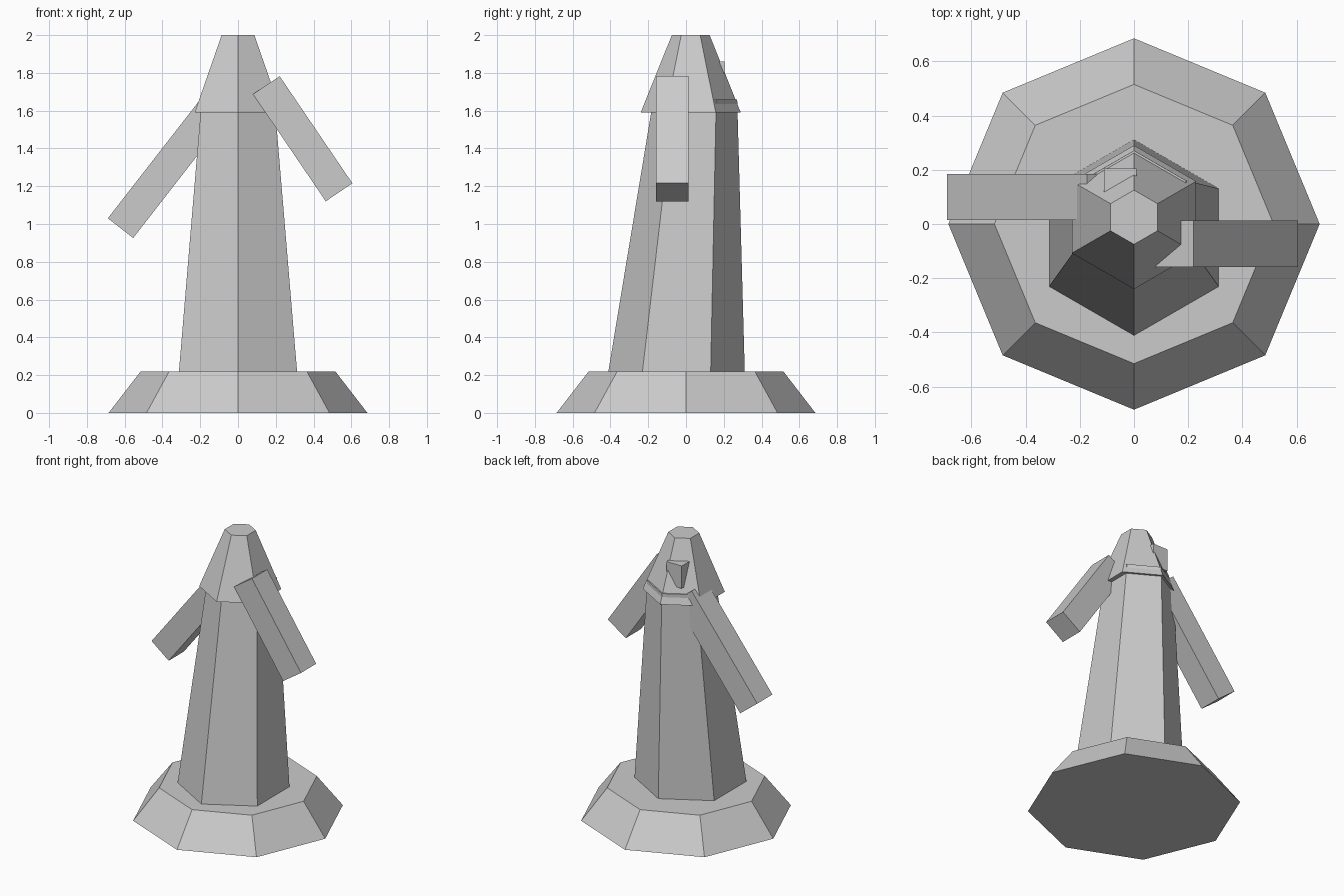
import bpy
import bmesh
import math
from mathutils import Vector

old = bpy.data.objects.get("Cube")
if old:
    bpy.data.objects.remove(old, do_unlink=True)

grey = bpy.data.materials.new("plain_grey")
grey.use_nodes = True
tone = (0.6, 0.6, 0.6, 1)
grey.diffuse_color = tone
grey.node_tree.nodes["Principled BSDF"].inputs["Base Color"].default_value = tone


def finish(name, bm):
    bmesh.ops.recalc_face_normals(bm, faces=bm.faces)
    mesh = bpy.data.meshes.new(name)
    bm.to_mesh(mesh)
    bm.free()
    mesh.materials.append(grey)
    obj = bpy.data.objects.new(name, mesh)
    bpy.context.collection.objects.link(obj)
    return obj


def frustum(name, sides, bottom, top):
    """Tapered prism; each end is (radius, centre y, z), one corner on the y axis."""
    bm = bmesh.new()
    rings = []
    for radius, cy, z in (bottom, top):
        angles = [math.tau * i / sides for i in range(sides)]
        rings.append([bm.verts.new((radius * math.sin(a), cy - radius * math.cos(a), z))
                      for a in angles])
    for ring in rings:
        bm.faces.new(ring)
    low, high = rings
    for i in range(sides):
        j = (i + 1) % sides
        bm.faces.new((low[i], low[j], high[j], high[i]))
    return finish(name, bm)


def box(name, centre, size, tilt=0.0):
    bm = bmesh.new()
    bmesh.ops.create_cube(bm, size=1)
    bmesh.ops.scale(bm, vec=size, verts=bm.verts)
    obj = finish(name, bm)
    obj.location = centre
    obj.rotation_euler.y = tilt
    return obj


def arm(name, hand, shoulder, y):
    """Square bar between two (x, z) end centres."""
    a = Vector((hand[0], y, hand[1]))
    b = Vector((shoulder[0], y, shoulder[1]))
    d = b - a
    box(name, (a + b) / 2, (0.17, 0.17, d.length), math.atan2(d.x, d.z))


# Octagonal plinth
frustum("base", 8, (0.685, 0, 0), (0.515, 0, 0.22))

# Leaning six-sided body and its hood
frustum("body", 6, (0.361, -0.05, 0.22), (0.222, 0.049, 1.66))
frustum("hood", 6, (0.265, 0.025, 1.59), (0.1, 0.025, 2.0))

# Arms
arm("left_arm", (0.535, 1.168), (0.15, 1.735), -0.073)
arm("right_arm", (-0.622, 0.978), (-0.107, 1.64), 0.1)

# Small block set into the back of the hood
box("hood_block", (-0.05, 0.125, 1.78), (0.12, 0.16, 0.16))
